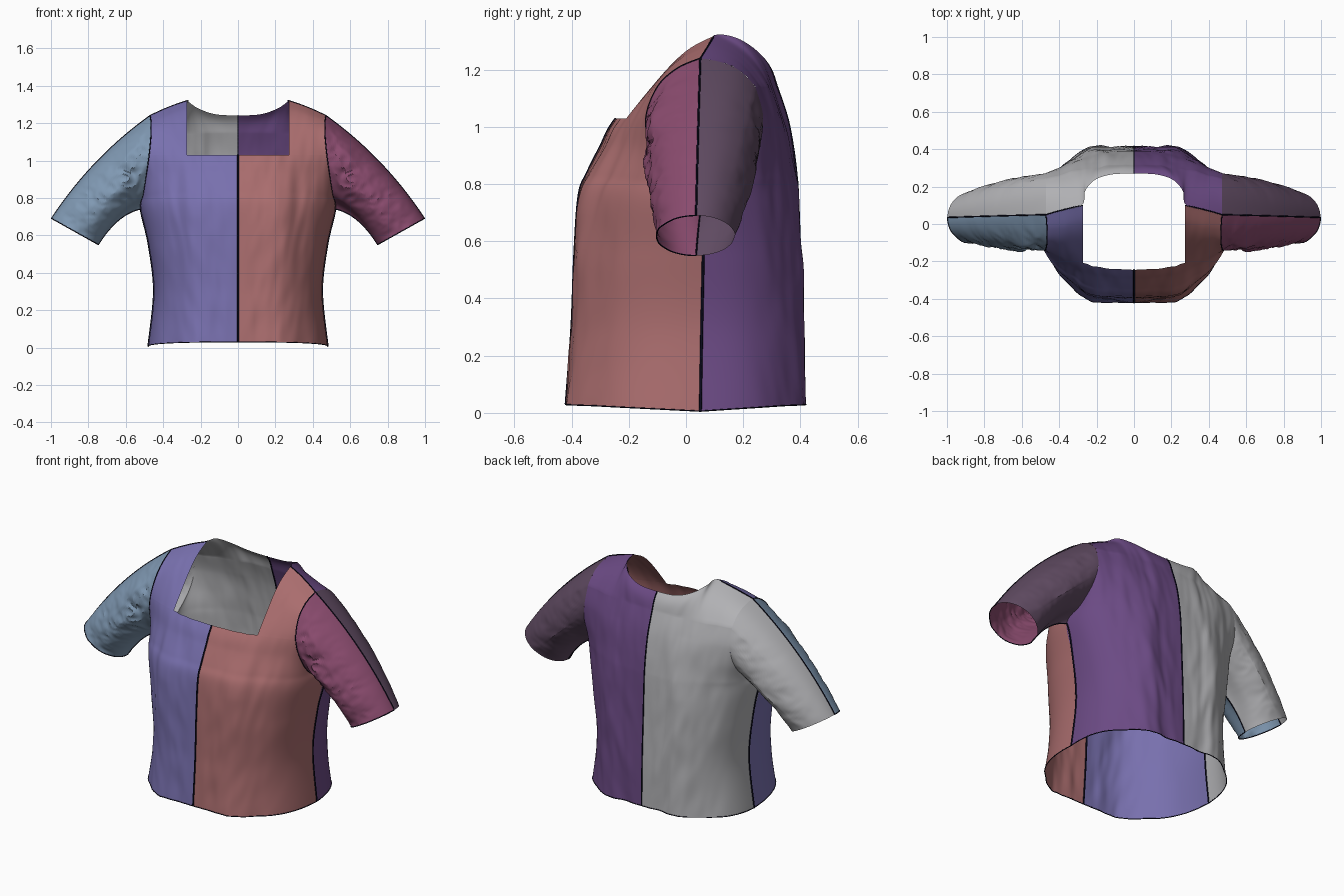
import bpy, bmesh, math
from mathutils import Vector, noise

if "Cube" in bpy.data.objects:
    bpy.data.objects.remove(bpy.data.objects["Cube"])


def material(name, r, g, b):
    lin = [(c / 255 / 12.92) if c < 11 else ((c / 255 + .055) / 1.055) ** 2.4 for c in (r, g, b)]
    m = bpy.data.materials.new(name)
    m.diffuse_color = (*lin, 1)
    m.use_nodes = True
    m.node_tree.nodes["Principled BSDF"].inputs["Base Color"].default_value = m.diffuse_color
    return m


VIOLET = material("violet", 120, 112, 174)
SALMON = material("salmon", 170, 109, 110)
GREY = material("pale_grey", 178, 178, 181)
PURPLE = material("deep_purple", 107, 74, 132)
STEEL = material("steel_blue", 128, 153, 179)
MAGENTA = material("dusky_magenta", 138, 75, 110)
PLUM = material("dark_plum", 96, 75, 98)
SEAM = material("seam_navy", 10, 10, 28)

# Rows from hem to shoulder: centre z, edge z, half width, edge y, centre y, exponent, softness
FRONT = [(.03, .006, .48, .05, -.42, 2.5, .4), (.30, .30, .45, .055, -.40, 2.5, .4),
         (.55, .55, .478, .06, -.39, 2.5, .4), (.76, .74, .52, .06, -.375, 2.4, .44),
         (.84, .82, .505, -.06, -.345, 2.2, .6), (.93, .92, .49, -.12, -.30, 2, .8),
         (1.03, 1.03, .475, -.14, -.245, 2, 1), (1.20, 1.14, .465, -.10, -.085, 2, 1),
         (1.30, 1.205, .465, -.03, .02, 2, 1), (1.36, 1.24, .47, .05, .125, 2, 1)]
BACK = [(.03, .006, .48, .05, .415, 2.5, .4), (.30, .30, .45, .055, .41, 2.5, .4),
        (.55, .55, .478, .06, .40, 2.5, .4), (.76, .74, .52, .06, .392, 2.4, .44),
        (.83, .82, .505, .16, .387, 2.3, .55), (.92, .92, .49, .245, .376, 2.1, .75),
        (1.03, 1.03, .475, .27, .355, 2, .95), (1.15, 1.14, .47, .243, .315, 2, 1)]
# Back neckline from the centre to the neck point, then along the shoulder
COLLAR = [(0, .27, 1.24), (.12, .265, 1.247), (.21, .235, 1.277), (.262, .175, 1.312),
          (.275, .105, 1.322), (.37, .075, 1.285), (.47, .05, 1.24)]


def sample(rows, t):
    """Smooth interpolation through a list of tuples at row position t."""
    last = len(rows) - 1
    i = max(0, min(int(t), last - 1))
    f = t - i
    a, b, c, d = (rows[max(0, min(k, last))] for k in (i - 1, i, i + 1, i + 2))
    return [q + .5 * f * (r - p + f * (2 * p - 5 * q + 4 * r - s + f * (3 * (q - r) + s - p)))
            for p, q, r, s in zip(a, b, c, d)]


def body(rows, s, t):
    """Point on the torso: s runs from the centre line to the side, t from the hem up."""
    zc, ze, w, ye, yc, n, m = sample(rows, t)
    g = max(0, 1 - s ** n) ** m
    p = Vector((w * s, ye + (yc - ye) * g, ze + (zc - ze) * g))
    side = -1 if rows is FRONT else 1
    fold = .022 * math.exp(-((p.x - .23) / .085) ** 2) * max(0, min(1, (1.05 - p.z) / .35))
    crease = noise.noise((p.x * 11, side * 3, p.z * 3.5 - p.x * 5)) * .01
    crease += noise.noise((p.x * 24, side * 7, p.z * 8 - p.x * 12)) * .005
    p.y += side * (fold + crease * min(1, s * 5) * (1 - s ** 6) * min(1, max(0, 9 - t)))
    return p


def front(s, t):
    return body(FRONT, s, t)


def back(s, t):
    if t <= 7:
        return body(BACK, s, t)
    k = t - 7
    top = Vector(sample(COLLAR, s * 6))
    bulge = Vector((0, 1, 1)) * (.005 + .015 * s) * math.sin(math.pi * k)
    return body(BACK, s, 7).lerp(top, k) + bulge


def sleeve(half, top, side, v, w):
    """v runs from the shoulder seam to the underarm, w from the armhole to the cuff."""
    a = half(1, top + (3 - top) * v)
    ang = math.pi * v
    c = Vector((.872 + .125 * math.cos(ang), .035 + side * .135 * math.sin(ang),
                .62 + .07 * math.cos(ang)))
    p = a.lerp(c, w)
    arch = 4 * w * (1 - w)
    p += Vector((.025, 0, .025)) * arch * max(0, math.cos(ang))
    p += Vector((.005, 0, .035)) * arch * max(0, -math.cos(ang)) ** .6
    amp = .022 if side < 0 else .008
    n = noise.noise((p.x * 9 + p.z * 6, side * 5, p.z * 13 - p.x * 5))
    n += (.5 - 2 * abs(noise.noise((p.x * 13 + p.z * 9, side * 9, p.z * 21 - p.x * 9)))) * .7
    wrinkle = amp * n * (1 - w * .7) * min(1, w * 8)
    p.y += side * (.015 * arch + wrinkle) * math.sin(ang)
    return p


def panel(name, patches, mat, mx, side):
    """Make one cloth panel out of (function, columns, rows) patches."""
    bm = bmesh.new()
    for fn, nu, nv in patches:
        vs = [[bm.verts.new((mx * p.x, p.y, p.z)) for p in
               (fn(i / nu, j / nv) for i in range(nu + 1))] for j in range(nv + 1)]
        for j in range(nv):
            for i in range(nu):
                bm.faces.new((vs[j][i], vs[j][i + 1], vs[j + 1][i + 1], vs[j + 1][i]))
    bmesh.ops.remove_doubles(bm, verts=bm.verts, dist=.0003)
    bm.normal_update()
    if sum(f.normal.y * f.calc_area() for f in bm.faces) * side < 0:
        bmesh.ops.reverse_faces(bm, faces=bm.faces)
    me = bpy.data.meshes.new(name)
    bm.to_mesh(me)
    bm.free()
    me.materials.append(mat)
    ob = bpy.data.objects.new(name, me)
    bpy.context.collection.objects.link(ob)
    bpy.ops.object.select_all(action='DESELECT')
    ob.select_set(True)
    bpy.context.view_layer.objects.active = ob
    bpy.ops.object.shade_smooth_by_angle(angle=math.radians(28))


def seam(name, fn, mx, radius=.005, n=50):
    """Thin dark piping along an edge."""
    cu = bpy.data.curves.new(name, 'CURVE')
    cu.dimensions = '3D'
    cu.bevel_depth = radius
    cu.bevel_resolution = 1
    sp = cu.splines.new('POLY')
    sp.points.add(n)
    for i in range(n + 1):
        p = fn(i / n)
        sp.points[i].co = (mx * p.x, p.y, p.z, 1)
    cu.materials.append(SEAM)
    bpy.context.collection.objects.link(bpy.data.objects.new(name, cu))


def arc(u):
    return math.sin(u * math.pi / 2)


def strap(u, v):
    t = 6 + 3 * v
    s0 = .273 / sample(FRONT, t)[2]
    return front(s0 + (1 - s0) * u, t)


def front_sleeve(u, v):
    return sleeve(front, 9, -1, u, v)


def back_sleeve(u, v):
    return sleeve(back, 8, 1, u, v)


for mx, tag, cols in ((-1, "left", (VIOLET, GREY, STEEL, GREY)),
                      (1, "right", (SALMON, PURPLE, MAGENTA, PLUM))):
    # Torso and sleeve panels
    panel("front_panel_" + tag, [(lambda u, v: front(arc(u), 6 * v), 50, 76),
                                 (strap, 16, 24)], cols[0], mx, -1)
    panel("back_panel_" + tag, [(lambda u, v: back(arc(u), 7 * v), 50, 80),
                                (lambda u, v: back(arc(u), 7 + v), 50, 14)], cols[1], mx, 1)
    panel("sleeve_front_" + tag, [(front_sleeve, 56, 56)], cols[2], mx, -1)
    panel("sleeve_back_" + tag, [(back_sleeve, 48, 48)], cols[3], mx, 1)
    # Piping on the side, shoulder, armhole and sleeve seams
    seam("side_seam_" + tag, lambda k: front(1, 3 * k), mx)
    seam("shoulder_seam_" + tag, lambda k: strap(k, 1), mx, .003)
    seam("front_armhole_seam_" + tag, lambda k: front_sleeve(k, 0), mx, .003)
    seam("sleeve_top_seam_" + tag, lambda k: front_sleeve(0, k), mx, .0035)
    seam("sleeve_under_seam_" + tag, lambda k: front_sleeve(1, k), mx, .003)
    # Dark edges at the hem and cuff
    seam("front_hem_" + tag, lambda k: front(arc(k), 0), mx, .0025)
    seam("back_hem_" + tag, lambda k: back(arc(k), 0), mx, .0025)
    seam("front_cuff_" + tag, lambda k: front_sleeve(k, 1), mx, .0025)

# Centre seams
seam("front_centre_seam", lambda k: front(0, 6 * k), 1)
seam("back_centre_seam", lambda k: back(0, 8 * k), 1, .004)
